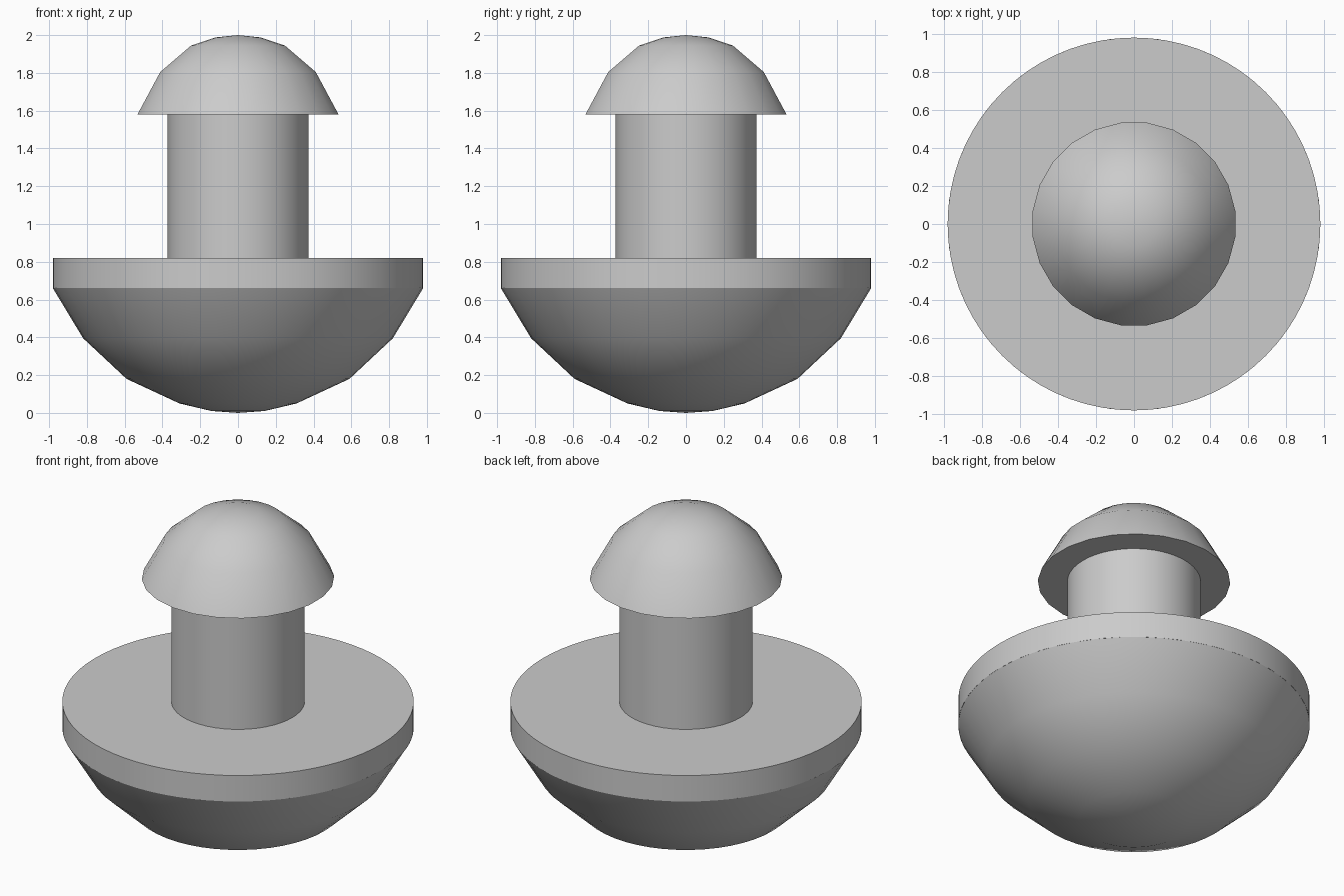
import bpy
import bmesh
import math

cube = bpy.data.objects.get("Cube")
if cube:
    bpy.data.objects.remove(cube, do_unlink=True)

# Single plain material
GREY = (0.6, 0.6, 0.6, 1.0)
grey = bpy.data.materials.new("plain grey")
grey.use_nodes = True
grey.diffuse_color = GREY
grey.node_tree.nodes["Principled BSDF"].inputs["Base Color"].default_value = GREY


def lathe(name, profile, segments, sharp_angle, phase=0.0):
    """Revolve (radius, height) points, bottom to top, around z."""
    bm = bmesh.new()
    rings = []
    for radius, z in profile:
        if radius == 0:
            rings.append([bm.verts.new((0, 0, z))] * segments)
            continue
        ring = []
        for i in range(segments):
            a = math.tau * (i + phase) / segments
            ring.append(bm.verts.new((radius * math.cos(a), radius * math.sin(a), z)))
        rings.append(ring)
    for low, high in zip(rings, rings[1:]):
        for i in range(segments):
            j = (i + 1) % segments
            corners = dict.fromkeys((low[i], low[j], high[j], high[i]))
            bm.faces.new(list(corners))
    # Close any open flat end
    for ring, radius in ((rings[0][::-1], profile[0][0]), (rings[-1], profile[-1][0])):
        if radius > 0:
            bm.faces.new(ring)
    mesh = bpy.data.meshes.new(name)
    bm.to_mesh(mesh)
    bm.free()
    mesh.materials.append(grey)
    obj = bpy.data.objects.new(name, mesh)
    bpy.context.collection.objects.link(obj)
    bpy.ops.object.select_all(action='DESELECT')
    obj.select_set(True)
    bpy.context.view_layer.objects.active = obj
    bpy.ops.object.shade_smooth_by_angle(angle=math.radians(sharp_angle))
    return obj


# Rounded bowl underneath, coarse along its height
lathe("bowl", [(0, 0), (0.14, 0.01), (0.31, 0.05), (0.59, 0.18),
               (0.82, 0.395), (0.98, 0.66)], 48, 40)

# Flat disc forming the rim
lathe("rim_disc", [(0.98, 0.66), (0.98, 0.82)], 72, 30)

# Straight post
lathe("post", [(0.372, 0.82), (0.372, 1.58)], 48, 30)

# Domed cap with a flat underside
lathe("cap", [(0.537, 1.58), (0.415, 1.805), (0.25, 1.945),
              (0.12, 1.988), (0, 2.0)], 24, 40, phase=0.5)
